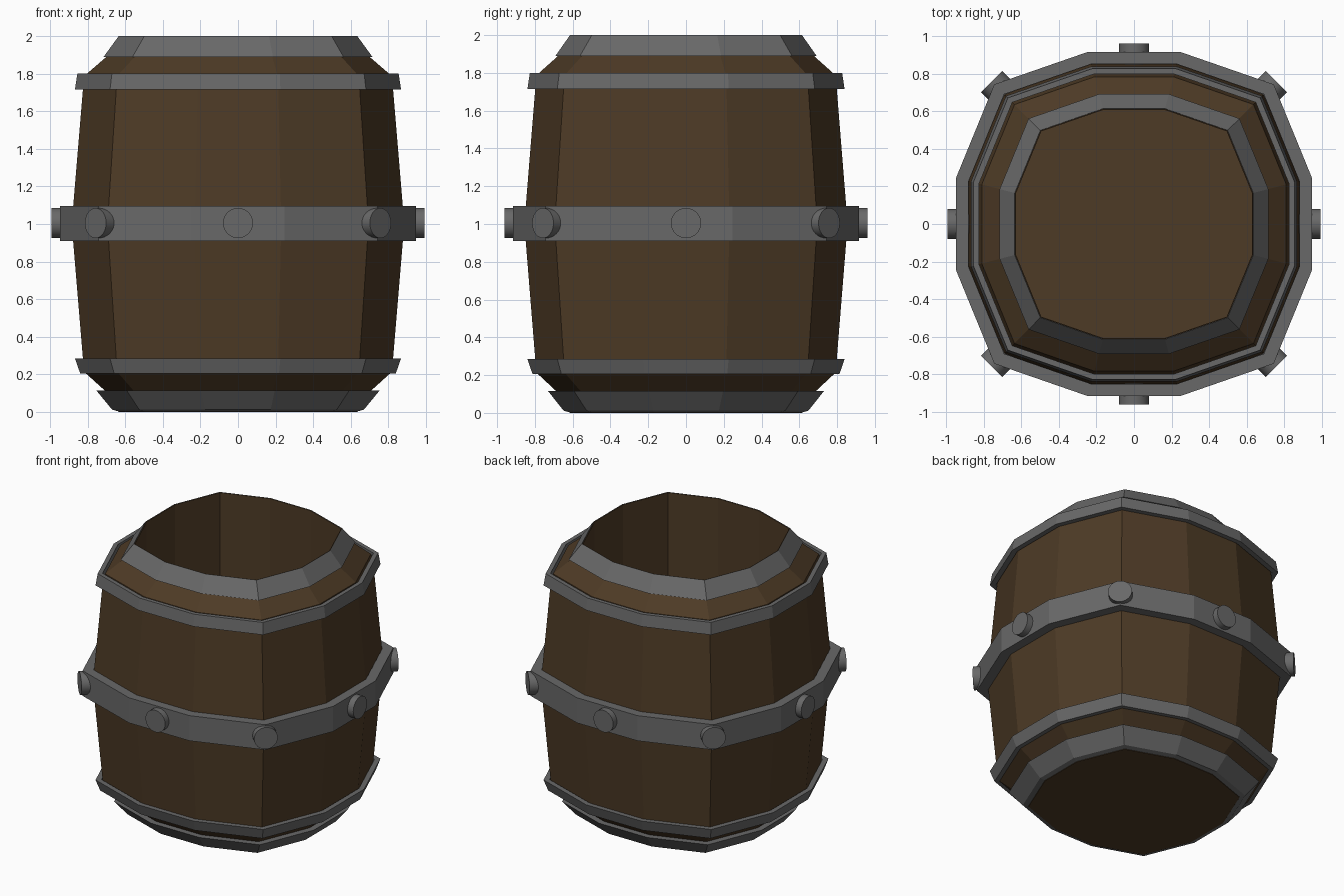
import bpy, bmesh, math
from mathutils import Vector

if "Cube" in bpy.data.objects:
    bpy.data.objects.remove(bpy.data.objects["Cube"])

def material(name, rgb):
    m = bpy.data.materials.new(name)
    m.diffuse_color = (*rgb, 1)
    m.use_nodes = True
    m.node_tree.nodes["Principled BSDF"].inputs["Base Color"].default_value = m.diffuse_color
    return m

wood = material("wood", (0.075, 0.043, 0.019))
iron = material("iron", (0.14, 0.14, 0.14))

# Twelve-sided rounded-square cross-section, for a half width of 1
QUAD = [(1, 0.26), (0.785, 0.785), (0.26, 0.967)]
SECTION = sorted(((sx * x, sy * y) for x, y in QUAD for sx in (1, -1) for sy in (1, -1)),
                 key=lambda p: math.atan2(p[1], p[0]))

def sweep(name, profile, mat, ring=True):
    """Sweep a (half width, z) profile round the section; ring closes it, otherwise cap the ends."""
    bm = bmesh.new()
    loops = [[bm.verts.new((x * r, y * r, z)) for x, y in SECTION] for r, z in profile]
    n = len(SECTION)
    pairs = list(zip(loops, loops[1:]))
    if ring:
        pairs.append((loops[-1], loops[0]))
    else:
        bm.faces.new(loops[0])
        bm.faces.new(loops[-1])
    for a, b in pairs:
        for i in range(n):
            j = (i + 1) % n
            bm.faces.new((a[i], a[j], b[j], b[i]))
    bmesh.ops.recalc_face_normals(bm, faces=bm.faces)
    me = bpy.data.meshes.new(name)
    bm.to_mesh(me)
    bm.free()
    me.materials.append(mat)
    ob = bpy.data.objects.new(name, me)
    bpy.context.collection.objects.link(ob)
    return ob

# Open wooden body with a straight-walled inside and a low floor
sweep("barrel_body", [(0.635, 0), (0.705, 0.11), (0.81, 0.205), (0.825, 0.28), (0.885, 1),
                      (0.825, 1.72), (0.81, 1.795), (0.70, 1.89), (0.632, 1.998),
                      (0.628, 1.998), (0.628, 0.1)], wood, ring=False)

# Sloping end rims
sweep("top_rim", [(0.635, 2), (0.715, 1.89), (0.69, 1.89), (0.63, 1.985)], iron)
sweep("bottom_rim", [(0.635, 0.002), (0.67, 0.012), (0.755, 0.115), (0.70, 0.115)], iron)

# Hoops
sweep("lower_hoop", [(0.84, 0.205), (0.868, 0.285), (0.832, 0.285), (0.805, 0.205)], iron)
sweep("upper_hoop", [(0.868, 1.715), (0.855, 1.8), (0.825, 1.8), (0.832, 1.715)], iron)
sweep("middle_hoop", [(0.947, 0.91), (0.947, 1.095), (0.88, 1.095), (0.88, 0.91)], iron)

# Round bolts on the middle hoop
for k in range(8):
    a = k * math.pi / 4
    reach = 1.072 if k % 2 else (0.96 if k % 4 == 2 else 0.993)
    d = Vector((math.cos(a), math.sin(a), 0))
    bpy.ops.mesh.primitive_cylinder_add(vertices=32, radius=0.08, depth=0.12,
                                        location=d * (reach - 0.06) + Vector((0, 0, 1.005)),
                                        rotation=d.to_track_quat('Z', 'Y').to_euler())
    bolt = bpy.context.object
    bolt.name = f"hoop_bolt_{k + 1}"
    bolt.data.materials.append(iron)
    bpy.ops.object.shade_smooth_by_angle(angle=math.radians(30))
